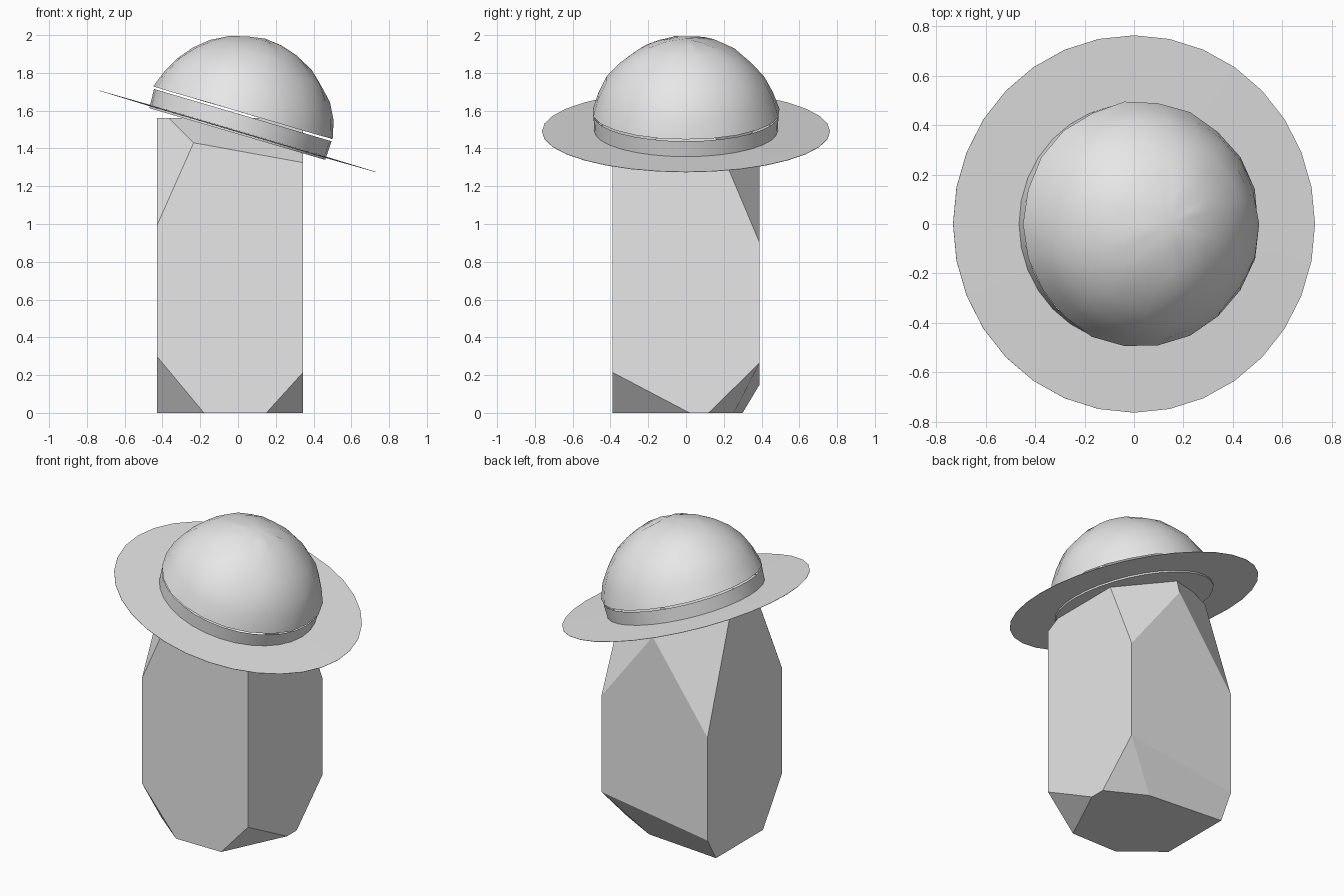
import bpy, bmesh, math, random
from mathutils import Vector, Matrix

if "Cube" in bpy.data.objects:
    bpy.data.objects.remove(bpy.data.objects["Cube"])

random.seed(4)
grey = bpy.data.materials.new("light grey")
grey.diffuse_color = (0.8, 0.8, 0.8, 1)
grey.use_nodes = True
grey.node_tree.nodes["Principled BSDF"].inputs["Base Color"].default_value = grey.diffuse_color

# The hat leans down towards +x about this point
HAT = Matrix.Translation((0, 0, 1.49)) @ Matrix.Rotation(math.radians(16.4), 4, 'Y')


def finish(bm, name, matrix=Matrix(), smooth=None):
    bmesh.ops.recalc_face_normals(bm, faces=bm.faces)
    mesh = bpy.data.meshes.new(name)
    bm.to_mesh(mesh)
    bm.free()
    mesh.transform(matrix)
    mesh.materials.append(grey)
    ob = bpy.data.objects.new(name, mesh)
    bpy.context.collection.objects.link(ob)
    if smooth:
        bpy.ops.object.select_all(action='DESELECT')
        ob.select_set(True)
        bpy.context.view_layer.objects.active = ob
        bpy.ops.object.shade_smooth_by_angle(angle=math.radians(smooth))
    return ob


def lathe(profile, sides, jitter=0.0):
    """Spin (radius, height) points about z; radius 0 makes a single pole."""
    bm = bmesh.new()
    rings = []
    for r, h in profile:
        if r == 0:
            rings.append([bm.verts.new((0, 0, h))] * sides)
            continue
        ring = []
        for i in range(sides):
            a = math.tau * i / sides
            k = 1 - random.random() * jitter
            ring.append(bm.verts.new((r * k * math.cos(a), r * k * math.sin(a), h * k)))
        rings.append(ring)
    for lo, hi in zip(rings, rings[1:]):
        for i in range(sides):
            j = (i + 1) % sides
            bm.faces.new(list(dict.fromkeys((lo[i], lo[j], hi[j], hi[i]))))
    return bm


# Stone body: a block with its corners sliced off
L, R, F, B, T = -0.43, 0.345, -0.39, 0.39, 1.56
centre = Vector((0, 0, 0.75))
bm = bmesh.new()
bmesh.ops.create_cube(bm, size=1, matrix=Matrix.Translation(((L + R) / 2, 0, T / 2))
                      @ Matrix.Diagonal((R - L, B - F, T, 1)))
cuts = [
    ((L, F, 0.30), (-0.18, F, 0), (L, -0.19, 0)),            # bottom front left
    ((R, F, 0.215), (0.15, F, 0), (R, 0, 0.01)),             # bottom front right
    ((R, B, 0.265), (L, B, 0.15), (L, 0.30, 0)),             # bottom back
    ((R, B, 0.265), (R, 0.14, 0.02), (0.09, 0.255, 0)),      # bottom back right
    ((L, F, 0.99), (-0.235, F, 1.43), (L, -0.147, 1.51)),    # top front left
    ((-0.235, F, 1.43), (R, F, 1.325), (-0.235, -0.15, T)),  # top front
    ((L, B, 0.83), (L, 0.15, T), (-0.03, B, 1.39)),          # top back left
    ((R, B, 0.90), (-0.03, B, 1.39), (R, 0.23, 1.28)),       # top back right
]
for a, b, c in cuts:
    a, b, c = Vector(a), Vector(b), Vector(c)
    n = (b - a).cross(c - a).normalized()
    if n.dot(centre - a) > 0:
        n.negate()
    geom = bm.verts[:] + bm.edges[:] + bm.faces[:]
    bmesh.ops.bisect_plane(bm, geom=geom, dist=1e-4, plane_co=a, plane_no=n, clear_outer=True)
    bmesh.ops.holes_fill(bm, edges=[e for e in bm.edges if e.is_boundary], sides=0)
finish(bm, "stone_body")

# Hat brim: thin flat ring
finish(lathe([(0.46, -0.004), (0.763, -0.001), (0.763, 0.001), (0.46, 0.004), (0.46, -0.004)], 32),
       "hat_brim", HAT)

# Hat band: short cylinder, closed underneath
finish(lathe([(0, -0.014), (0.485, -0.014), (0.49, 0.09)], 32), "hat_band", HAT, 40)

# Hat crown: slightly uneven dome, cut just above the band
RAD = 0.512
start = math.asin(0.103 / RAD)
steps = [start + (math.pi / 2 - start) * i / 7 for i in range(8)]
dome = [(RAD * math.cos(t), RAD * math.sin(t)) for t in steps[:-1]] + [(0, RAD)]
finish(lathe(dome, 22, 0.02), "hat_crown", HAT, 60)
